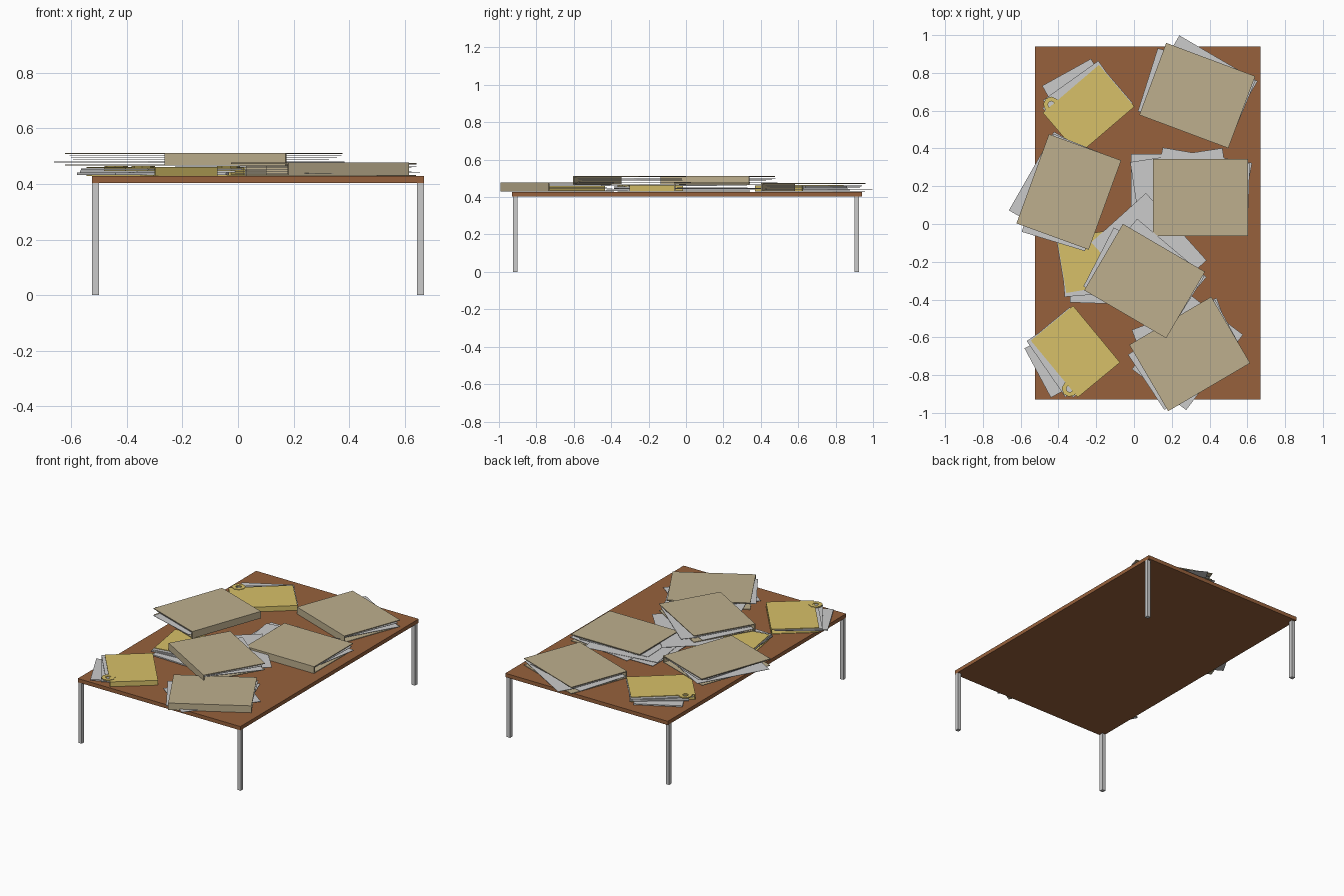
import bpy
from math import radians, cos, sin, pi
from mathutils import Matrix, Vector

if "Cube" in bpy.data.objects:
    bpy.data.objects.remove(bpy.data.objects["Cube"])


def mat(name, col):
    m = bpy.data.materials.new(name)
    m.diffuse_color = (*col, 1)
    m.use_nodes = True
    m.node_tree.nodes["Principled BSDF"].inputs["Base Color"].default_value = m.diffuse_color
    return m


WOOD = mat("wood", (0.31, 0.12, 0.045))
BEIGE = mat("beige_card", (0.51, 0.43, 0.27))
YELLOW = mat("yellow_card", (0.68, 0.53, 0.14))


def prism(name, pts, z0, z1, material=None, frame=Matrix()):
    """Extrude a flat outline from z0 to z1."""
    n = len(pts)
    verts = [frame @ Vector((x, y, z)) for z in (z0, z1) for x, y in pts]
    faces = [list(range(n))[::-1], list(range(n, 2 * n))]
    faces += [[i, (i + 1) % n, n + (i + 1) % n, n + i] for i in range(n)]
    me = bpy.data.meshes.new(name)
    me.from_pydata(verts, [], faces)
    ob = bpy.data.objects.new(name, me)
    bpy.context.collection.objects.link(ob)
    if material:
        me.materials.append(material)
    return ob


def slab(name, cx, cy, w, d, z0, z1, rot=0, material=None, frame=Matrix()):
    """Box with a centre, size, height range and turn about z."""
    f = frame @ Matrix.Translation((cx, cy, 0)) @ Matrix.Rotation(radians(rot), 4, 'Z')
    w, d = w / 2, d / 2
    return prism(name, [(-w, -d), (w, -d), (w, d), (-w, d)], z0, z1, material, f)


def place(x, y, z, rot):
    return Matrix.Translation((x, y, z)) @ Matrix.Rotation(radians(rot), 4, 'Z')


# table
TOP = 0.428
slab("table_top", 0.072, 0.005, 1.193, 1.87, 0.403, TOP, 0, WOOD)
for sx, lx in (("left", -0.512), ("right", 0.656)):
    for sy, ly in (("front", -0.913), ("back", 0.913)):
        slab(f"{sy}_{sx}_leg", lx, ly, 0.025, 0.025, 0, 0.403)


# large folder: two covers, a spine on the local front and loose pages inside
def folder(name, x, y, z, rot):
    f = place(x, y, z, rot)
    slab(name + "_bottom_cover", 0, 0, 0.5, 0.407, 0.001, 0.005, 0, BEIGE, f)
    slab(name + "_top_cover", 0, 0, 0.503, 0.407, 0.042, 0.047, 0, BEIGE, f)
    slab(name + "_spine", 0, -0.2, 0.503, 0.007, 0.001, 0.0425, 0, BEIGE, f)
    pages = ((0.003, 0.032, 0.48, 0.39, 0.013, -9.8),
             (-0.03, 0.0, 0.49, 0.35, 0.021, 3),
             (0.0, 0.005, 0.48, 0.36, 0.029, 0),
             (0.015, 0.01, 0.48, 0.36, 0.035, -2))
    for i, (px, py, w, d, pz, r) in enumerate(pages):
        slab(f"{name}_page_{i}", px, py, w, d, pz, pz + 0.002, r, None, f)


# small file: yellow cover folded over two edges, tilted pages, ring at one corner
def small_file(name, x, y, rot):
    f = place(x, y, TOP, rot)
    slab(name + "_top_cover", 0, 0, 0.39, 0.29, 0.029, 0.033, 0, YELLOW, f)
    slab(name + "_bottom_cover", 0, 0, 0.39, 0.29, 0.001, 0.004, 0, YELLOW, f)
    slab(name + "_spine", 0, 0.1425, 0.39, 0.005, 0.001, 0.0295, 0, YELLOW, f)
    slab(name + "_end", 0.1925, 0, 0.005, 0.29, 0.001, 0.0295, 0, YELLOW, f)
    slab(name + "_pages_low", -0.006, -0.06, 0.296, 0.34, 0.005, 0.013, -11.5, None, f)
    slab(name + "_pages_mid", -0.015, -0.035, 0.36, 0.29, 0.014, 0.021, -5, None, f)
    slab(name + "_pages_high", -0.01, -0.02, 0.38, 0.29, 0.022, 0.028, 0, None, f)
    # octagonal ring
    n, ro, ri = 8, 0.042, 0.018
    c = f @ Matrix.Translation((0.133, -0.15, 0))
    verts, faces = [], []
    for i in range(n):
        a = 2 * pi * i / n
        verts += [c @ Vector((r * cos(a), r * sin(a), z))
                  for r, z in ((ro, 0.029), (ro, 0.036), (ri, 0.036), (ri, 0.029))]
        j = (i + 1) % n
        faces += [[4 * i + k, 4 * j + k, 4 * j + (k + 1) % 4, 4 * i + (k + 1) % 4]
                  for k in range(4)]
    me = bpy.data.meshes.new(name + "_ring")
    me.from_pydata(verts, [], faces)
    me.materials.append(YELLOW)
    bpy.context.collection.objects.link(bpy.data.objects.new(name + "_ring", me))


small_file("back_file", -0.24, 0.605, 220.5)
small_file("middle_file", -0.19, -0.19, 9.5)
small_file("front_file", -0.31, -0.675, 309.6)

folder("back_folder", 0.335, 0.68, TOP, -20.5)
folder("left_folder", -0.345, 0.17, 0.465, 70)
folder("right_folder", 0.352, 0.14, TOP + 0.002, 0)
folder("centre_folder", 0.056, -0.302, 0.465, -30.3)
folder("front_folder", 0.295, -0.688, TOP + 0.002, 30.4)

# loose sheets lying between the folders
loose = ((0.229, 0.175, 0.49, 0.39, 0.439, 0),
         (0.253, 0.172, 0.494, 0.39, 0.447, 8.6),
         (0.079, -0.145, 0.48, 0.39, 0.4625, -48),
         (0.283, -0.677, 0.50, 0.36, 0.437, 53))
for i, (x, y, w, d, z, r) in enumerate(loose):
    slab(f"loose_sheet_{i}", x, y, w, d, z, z + 0.002, r)
